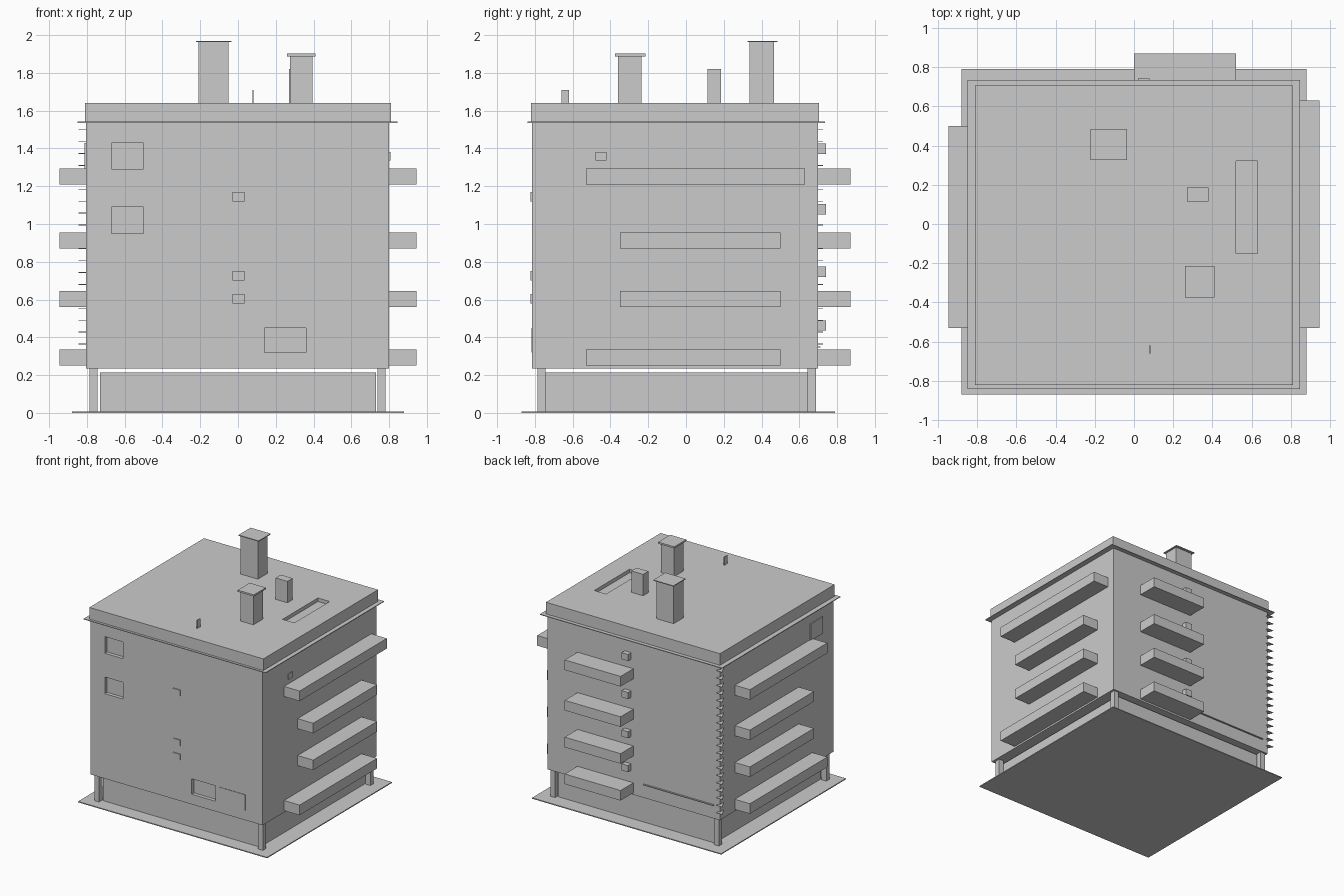
import bpy, bmesh

cube = bpy.data.objects.get("Cube")
if cube:
    bpy.data.objects.remove(cube, do_unlink=True)

grey = bpy.data.materials.new("plain_grey")
grey.use_nodes = True
COLOUR = (0.6, 0.6, 0.6, 1)
grey.diffuse_color = COLOUR
grey.node_tree.nodes["Principled BSDF"].inputs["Base Color"].default_value = COLOUR


def prism(bm, outline, z0, z1):
    """Extrude an outline in the ground plane from z0 to z1."""
    low = [bm.verts.new((x, y, z0)) for x, y in outline]
    high = [bm.verts.new((x, y, z1)) for x, y in outline]
    bm.faces.new(low[::-1])
    bm.faces.new(high)
    for i in range(len(low)):
        j = (i + 1) % len(low)
        bm.faces.new((low[i], low[j], high[j], high[i]))


def finish(name, bm):
    bmesh.ops.recalc_face_normals(bm, faces=bm.faces[:])
    mesh = bpy.data.meshes.new(name)
    bm.to_mesh(mesh)
    bm.free()
    mesh.materials.append(grey)
    obj = bpy.data.objects.new(name, mesh)
    bpy.context.scene.collection.objects.link(obj)
    return obj


def boxes(name, *ranges):
    """One object made of boxes, each given as x, y and z ranges."""
    bm = bmesh.new()
    for (x0, x1), (y0, y1), (z0, z1) in ranges:
        prism(bm, [(x0, y0), (x1, y0), (x1, y1), (x0, y1)], z0, z1)
    return finish(name, bm)


def cut(obj, cutter):
    cutter.hide_render = True
    mod = obj.modifiers.new("openings", 'BOOLEAN')
    mod.operation = 'DIFFERENCE'
    mod.solver = 'EXACT'
    mod.object = cutter
    bpy.context.view_layer.objects.active = obj
    bpy.ops.object.modifier_apply(modifier=mod.name)
    bpy.data.objects.remove(cutter, do_unlink=True)


FRONT, BACK, SIDE = -0.815, 0.70, 0.80
LEVELS = (0.25, 0.56, 0.87, 1.21)

# Ground plate, recessed ground storey and corner posts
boxes("ground_plate", ((-0.88, 0.88), (-0.87, 0.79), (0, 0.008)))
boxes("ground_storey", ((-0.73, 0.73), (-0.75, 0.66), (0.008, 0.215)))
boxes("corner_posts", *[
    ((x - 0.022, x + 0.022), (y - 0.022, y + 0.022), (0.008, 0.235))
    for x in (-0.765, 0.76) for y in (-0.765, 0.665)])

# Main block with shallow window openings
body = boxes("main_block", ((-SIDE - 0.005, SIDE), (FRONT, BACK), (0.235, 1.54)))
front_cut = (FRONT - 0.05, FRONT + 0.03)
cut(body, boxes("window_cutter",
                ((-0.67, -0.5), front_cut, (1.29, 1.43)),
                ((-0.67, -0.5), front_cut, (0.95, 1.09)),
                ((0.14, 0.36), front_cut, (0.32, 0.45))))
boxes("front_plates",
      ((0.39, 0.64), (FRONT - 0.004, FRONT + 0.01), (0.32, 0.45)),
      *[((-0.03, 0.035), (FRONT - 0.008, FRONT + 0.01), (z - 0.025, z + 0.025))
        for z in (1.145, 0.725, 0.605)])
boxes("side_plates",
      ((SIDE - 0.01, SIDE + 0.008), (-0.48, -0.42), (1.335, 1.38)),
      ((-SIDE - 0.012, -SIDE + 0.01), (-0.66, -0.5), (1.29, 1.43)))

# Balconies on both sides and the back
sides = []
for sign in (-1, 1):
    for i, z in enumerate(LEVELS):
        start = -0.53 if i in (0, 3) else -0.35
        end = 0.63 if sign > 0 and i == 3 else 0.5
        xs = sorted((sign * (SIDE - 0.01), sign * 0.945))
        sides.append((xs, (start, end), (z, z + 0.085)))
boxes("side_balconies", *sides)
boxes("back_balconies", *[((0, 0.52), (BACK - 0.01, 0.87), (z, z + 0.085))
                          for z in LEVELS])

# Small boxes beside the back balconies
boxes("back_boxes", *[((0.02, 0.08), (BACK - 0.01, 0.742), (z, z + 0.055))
                      for z in (0.435, 0.72, 1.05, 1.37)])
boxes("back_ledge", ((-0.75, -0.1), (BACK - 0.01, BACK + 0.012), (0.345, 0.352)))

# Row of thin triangular teeth on the back corner
bm = bmesh.new()
for i in range(20):
    z = 0.3 + i * 0.063
    prism(bm, [(-0.79, 0.62), (-0.79, 0.725), (-0.845, 0.725)], z, z + 0.004)
finish("corner_teeth", bm)

# Roof slab, thin cornice and sunken skylight
boxes("cornice", ((-0.85, 0.845), (-0.84, 0.735), (1.536, 1.542)))
roof = boxes("roof_slab", ((-0.81, 0.81), (-0.82, 0.705), (1.54, 1.64)))
cut(roof, boxes("skylight_cutter", ((0.52, 0.63), (-0.15, 0.32), (1.61, 1.7))))

# Chimneys with thin caps, a vent and a small roof plate
boxes("chimneys",
      ((-0.21, -0.05), (0.335, 0.465), (1.63, 1.965)),
      ((0.275, 0.395), (-0.36, -0.235), (1.63, 1.89)))
boxes("chimney_caps",
      ((-0.222, -0.035), (0.325, 0.485), (1.963, 1.97)),
      ((0.26, 0.41), (-0.375, -0.215), (1.888, 1.902)))
boxes("roof_vent", ((0.27, 0.38), (0.115, 0.185), (1.63, 1.82)))
boxes("roof_plate", ((0.077, 0.083), (-0.66, -0.62), (1.64, 1.71)))
